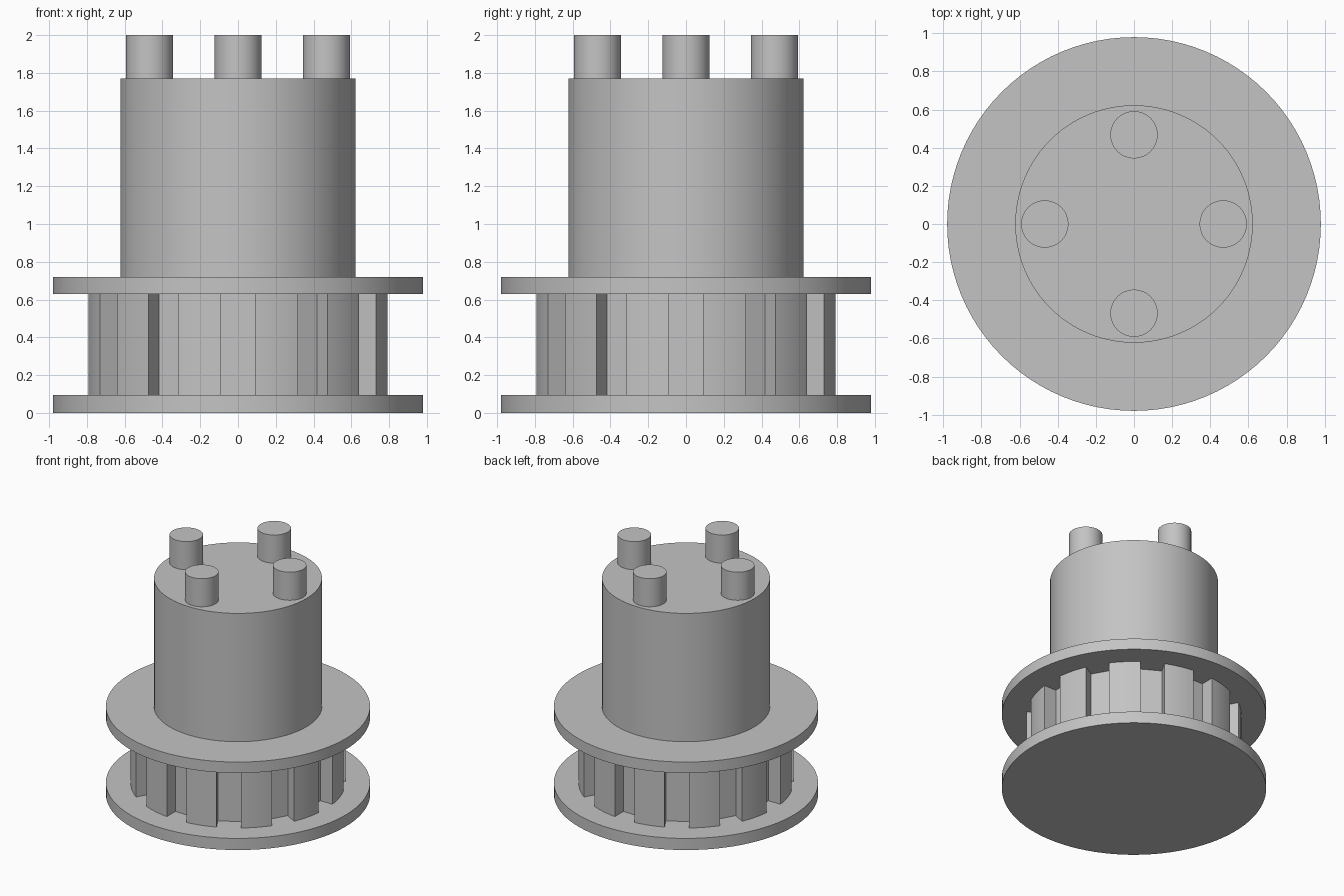
import bpy
import bmesh
from math import sin, cos, pi, asin, radians

cube = bpy.data.objects.get("Cube")
if cube:
    bpy.data.objects.remove(cube, do_unlink=True)

# Single grey plastic colour
grey = bpy.data.materials.new("plain_grey")
grey.use_nodes = True
colour = (0.55, 0.55, 0.55, 1)
grey.diffuse_color = colour
grey.node_tree.nodes["Principled BSDF"].inputs["Base Color"].default_value = colour


def prism(name, outline, z0, z1):
    """Extrude a closed outline upward from z0 to z1."""
    bm = bmesh.new()
    base = bm.faces.new([bm.verts.new((x, y, z0)) for x, y in outline])
    top = bmesh.ops.extrude_face_region(bm, geom=[base])
    moved = [v for v in top["geom"] if isinstance(v, bmesh.types.BMVert)]
    bmesh.ops.translate(bm, verts=moved, vec=(0, 0, z1 - z0))
    bmesh.ops.recalc_face_normals(bm, faces=bm.faces)
    mesh = bpy.data.meshes.new(name)
    bm.to_mesh(mesh)
    bm.free()
    mesh.materials.append(grey)
    obj = bpy.data.objects.new(name, mesh)
    bpy.context.collection.objects.link(obj)
    bpy.ops.object.select_all(action='DESELECT')
    obj.select_set(True)
    bpy.context.view_layer.objects.active = obj
    bpy.ops.object.shade_smooth_by_angle(angle=radians(25))
    return obj


def circle(radius, x=0, y=0, n=96):
    return [(x + radius * cos(2 * pi * i / n), y + radius * sin(2 * pi * i / n))
            for i in range(n)]


def toothed_ring(teeth, radius, half_gap, depth, arc_steps=6):
    """Round-topped teeth separated by parallel-sided slots."""
    pitch = 2 * pi / teeth
    edge = asin(half_gap / radius)
    floor = radius * cos(edge) - depth
    points = []
    for t in range(teeth):
        a = t * pitch
        # Flat slot floor
        for side in (-half_gap, half_gap):
            points.append((floor * cos(a) - side * sin(a),
                           floor * sin(a) + side * cos(a)))
        # Curved tooth crest
        for i in range(arc_steps + 1):
            b = a + edge + (pitch - 2 * edge) * i / arc_steps
            points.append((radius * cos(b), radius * sin(b)))
    return points


# Pulley: two flanges around the toothed drum
prism("lower_flange", circle(0.98), 0, 0.095)
prism("toothed_drum", toothed_ring(12, 0.797, 0.09, 0.11), 0.095, 0.63)
prism("upper_flange", circle(0.98), 0.63, 0.72)

# Hub with four pegs on top
prism("hub", circle(0.623), 0.72, 1.77)
for i, side in enumerate(("left", "back", "right", "front")):
    a = i * pi / 2
    prism(side + "_peg", circle(0.124, 0.468 * cos(a), 0.468 * sin(a), 48), 1.77, 2.0)
